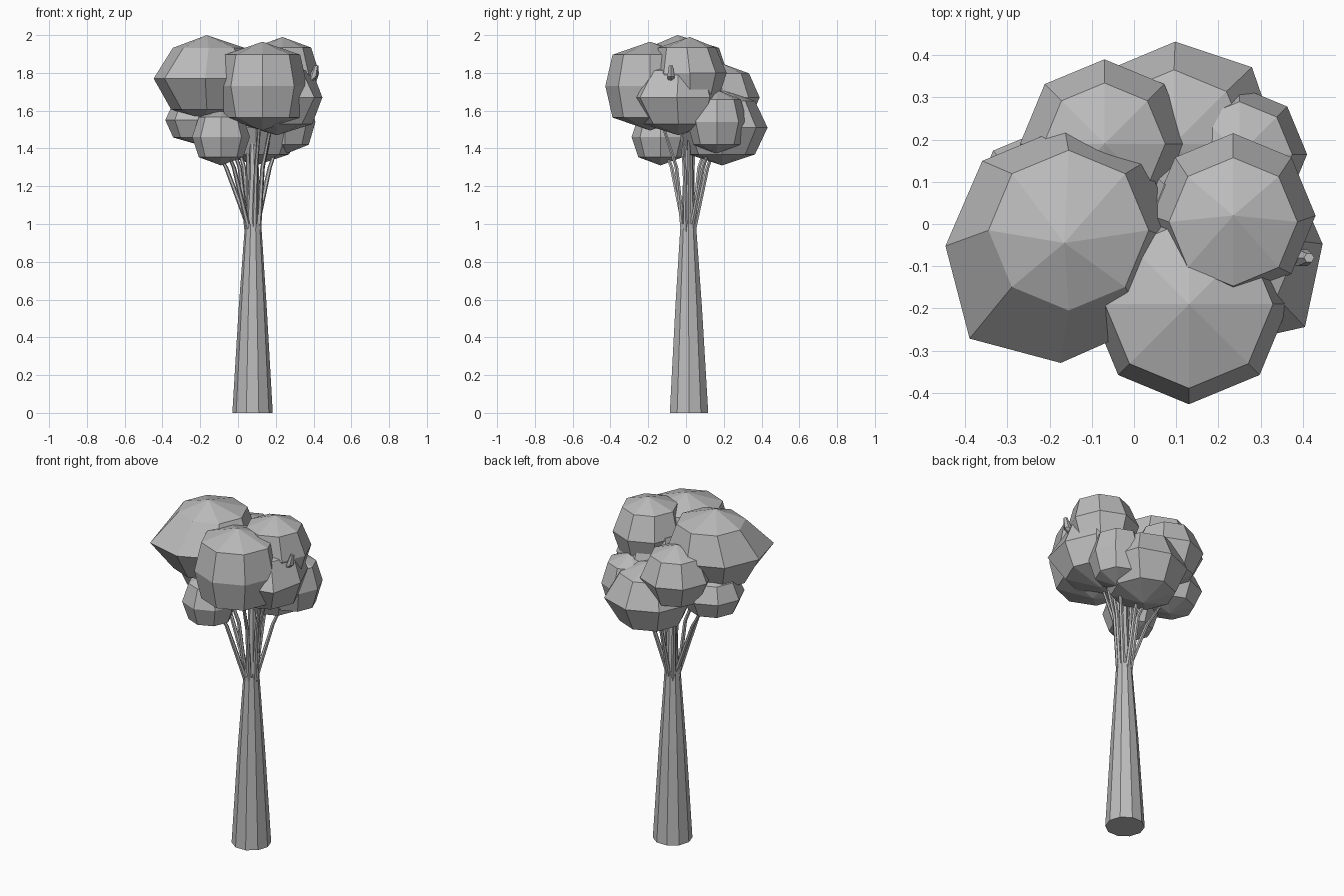
import bpy, bmesh, math
from mathutils import Vector

if "Cube" in bpy.data.objects:
    bpy.data.objects.remove(bpy.data.objects["Cube"])

grey = bpy.data.materials.new("plain grey")
grey.use_nodes = True
grey.diffuse_color = (0.5, 0.5, 0.5, 1)
grey.node_tree.nodes["Principled BSDF"].inputs["Base Color"].default_value = (0.5, 0.5, 0.5, 1)


def finish(bm, name):
    bmesh.ops.recalc_face_normals(bm, faces=bm.faces)
    mesh = bpy.data.meshes.new(name)
    bm.to_mesh(mesh)
    bm.free()
    mesh.materials.append(grey)
    obj = bpy.data.objects.new(name, mesh)
    bpy.context.collection.objects.link(obj)
    return obj


def tube(name, path, sides):
    """Tapered tube through (x, y, z, radius) points with level rings."""
    bm = bmesh.new()
    rings = []
    for x, y, z, r in path:
        angles = [math.tau * i / sides for i in range(sides)]
        rings.append([bm.verts.new((x + r * math.cos(a), y + r * math.sin(a), z)) for a in angles])
    for low, high in zip(rings, rings[1:]):
        for i in range(sides):
            j = (i + 1) % sides
            bm.faces.new((low[i], low[j], high[j], high[i]))
    bm.faces.new(rings[0])
    bm.faces.new(rings[-1])
    return finish(bm, name)


def clump(name, centre, radius, height, puff, lean=(0, 0), bulge=(0, 0)):
    """Eight-sided ball: puff widens the upper and lower rings, lean shifts the
    upper ring, bulge pushes the widest ring out towards one side."""
    bm = bmesh.new()
    bmesh.ops.create_uvsphere(bm, u_segments=8, v_segments=4, radius=1)
    lean, bulge = Vector(lean), Vector(bulge)
    for v in bm.verts:
        shift = Vector((0, 0))
        if abs(v.co.z) < 0.1:
            shift = bulge * max(0, v.co.xy.dot(bulge.normalized())) ** 4
        elif abs(v.co.z) < 0.9:
            v.co.xy *= puff / math.sqrt(0.5)
            if v.co.z > 0:
                shift = lean
        v.co = Vector((v.co.x * radius, v.co.y * radius, v.co.z * height)) + Vector(centre)
        v.co.xy += shift
    return finish(bm, name)


# Leaf clumps: centre, radius, half height, puff, lean, bulge
clumps = {
    "leaf_clump_large_right": ((-0.165, -0.045, 1.77), 0.275, 0.23, 0.69, (0.01, 0.03), (-0.03, -0.032)),
    "leaf_clump_front": ((0.13, -0.19, 1.73), 0.237, 0.235, 0.84),
    "leaf_clump_top_left": ((0.235, 0.02, 1.8), 0.195, 0.19, 0.78, (0, -0.015)),
    "leaf_clump_side_left": ((0.205, -0.04, 1.67), 0.235, 0.2, 0.8, (0, 0), (0.034, -0.038)),
    "leaf_clump_back_low": ((0.095, 0.19, 1.51), 0.24, 0.2, 0.73, (0, 0), (0.015, 0.012)),
    "leaf_clump_back_left": ((0.25, 0.165, 1.54), 0.16, 0.17, 0.78),
    "leaf_clump_back_right": ((-0.07, 0.19, 1.67), 0.2, 0.18, 0.72),
    "leaf_clump_front_low": ((-0.09, -0.135, 1.46), 0.153, 0.15, 0.77),
    "leaf_clump_right_low": ((-0.21, 0.05, 1.55), 0.175, 0.13, 0.76),
    "leaf_clump_middle": ((0.04, 0.05, 1.67), 0.1, 0.1, 0.75),
}
for name, spec in clumps.items():
    clump(name, *spec)

# Trunk and the central stem that carries on into the crown
tube("trunk", [(0.077, 0.016, 0, 0.107), (0.078, 0.014, 0.56, 0.074),
               (0.08, 0.012, 1.0, 0.043)], 10)
tube("central_stem", [(0.08, 0.012, 0.98, 0.04), (0.085, 0.012, 1.25, 0.027),
                      (0.08, 0.02, 1.7, 0.012)], 8)

# Branches fan out to each clump, bending wider for the low ones
for i, (name, spec) in enumerate(clumps.items()):
    tip = Vector(spec[0])
    axis = Vector((0.08, 0.012))
    start = axis + (tip.xy - axis).normalized() * 0.03
    low = 0.94 + 0.03 * (i % 3)
    spread = 0.8 if tip.z < 1.55 else 0.45
    bend = start.lerp(tip.xy, spread * (1.3 - low) / (tip.z - low))
    tube(name.replace("leaf_clump", "branch"),
         [(*start, low, 0.014), (*bend, 1.3, 0.011), (*tip, 0.006)], 6)

# Twig that pokes out of the side of the crown
tube("twig_side", [(0.33, -0.07, 1.72, 0.02), (0.4, -0.08, 1.78, 0.022), (0.415, -0.08, 1.84, 0.012)], 6)
